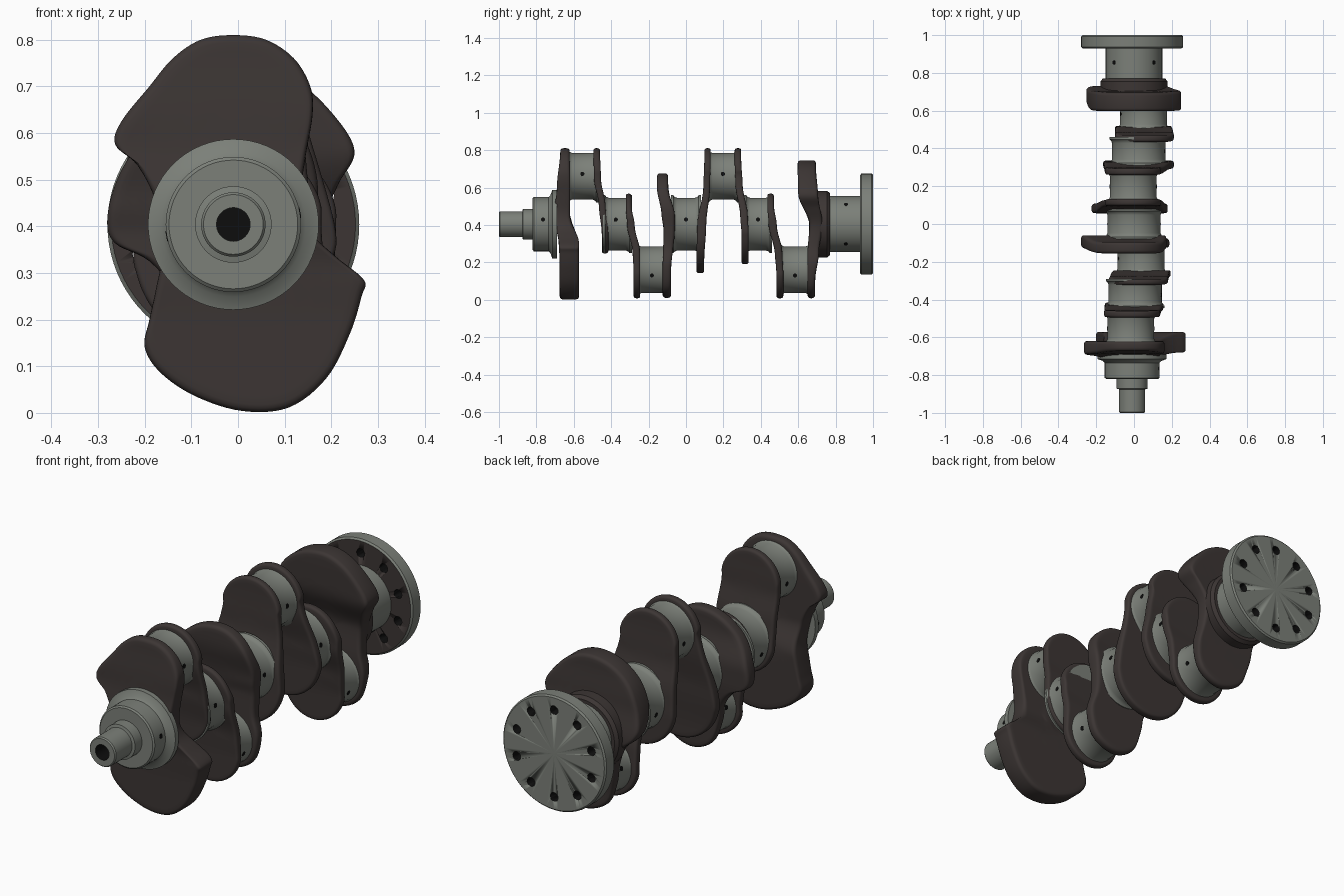
import bpy, bmesh, math
from mathutils import Vector, Matrix

if "Cube" in bpy.data.objects:
    bpy.data.objects.remove(bpy.data.objects["Cube"])

AX, AZ = -0.01, 0.404          # shaft axis


def material(name, rgb):
    m = bpy.data.materials.new(name)
    m.diffuse_color = (*rgb, 1)
    m.use_nodes = True
    m.node_tree.nodes["Principled BSDF"].inputs["Base Color"].default_value = m.diffuse_color
    return m


STEEL = material("machined grey steel", (0.20, 0.215, 0.19))
CAST = material("dark brown casting", (0.045, 0.036, 0.034))
HOLE = material("black hole", (0.004, 0.004, 0.004))


def finish(name, bm, mats, angle=35):
    bmesh.ops.recalc_face_normals(bm, faces=bm.faces)
    me = bpy.data.meshes.new(name)
    bm.to_mesh(me)
    bm.free()
    for m in mats:
        me.materials.append(m)
    ob = bpy.data.objects.new(name, me)
    bpy.context.collection.objects.link(ob)
    bpy.ops.object.select_all(action='DESELECT')
    bpy.context.view_layer.objects.active = ob
    ob.select_set(True)
    bpy.ops.object.shade_smooth_by_angle(angle=math.radians(angle))
    return ob


def lathe(name, profile, cx, cz, mats, mat_of=None, n=64):
    """Turn a (y, radius) profile around an axis parallel to y."""
    bm = bmesh.new()
    rings = []
    for y, r in profile:
        k = 1 if r == 0 else n
        rings.append([bm.verts.new((cx + r * math.cos(2 * math.pi * i / n), y,
                                    cz + r * math.sin(2 * math.pi * i / n))) for i in range(k)])
    for j, (a, b) in enumerate(zip(rings, rings[1:])):
        for i in range(n):
            q = [a[i % len(a)], a[(i + 1) % len(a)], b[(i + 1) % len(b)], b[i % len(b)]]
            f = bm.faces.new(list(dict.fromkeys(q)))
            f.material_index = (mat_of or {}).get(j, 0)
    return finish(name, bm, mats)


def journal(name, y0, y1, cx, cz, r, flare):
    """Bearing journal with flared fillets at both ends."""
    f = [(0.0, flare), (0.012, flare), (0.018, flare * 0.4), (0.032, 0.0)]
    prof = [(y0, 0)] + [(y0 + d, r + h) for d, h in f]
    prof += [(y1 - d, r + h) for d, h in reversed(f)] + [(y1, 0)]
    return lathe(name, prof, cx, cz, [STEEL])


def smooth_loop(pts, sub=6):
    """Closed Catmull-Rom curve."""
    out, n = [], len(pts)
    for i in range(n):
        a, b, c, d = (Vector(pts[(i + k - 1) % n]) for k in range(4))
        for s in range(sub):
            t = s / sub
            out.append(0.5 * (2 * b + (c - a) * t + (2 * a - 5 * b + 4 * c - d) * t * t
                              + (3 * b - a - 3 * c + d) * t ** 3))
    return out


def two_lobes(up, low):
    """Outline of a web: an upper and a lower round lobe with a soft waist."""
    pts = []
    for (cx, cz, r), start in ((up, -10), (low, 170)):
        for i in range(9):
            a = math.radians(start + i * 25)
            pts.append((cx + r * math.cos(a), cz + r * math.sin(a)))
    return pts


def web(name, pts, keys, e=0.016):
    """Cranked web: outline in xz, thickness keys (z, y front, y back)."""
    loop = smooth_loop(pts)
    zs = [p.y for p in loop]
    cen = Vector((sum(p.x for p in loop) / len(loop), (min(zs) + max(zs)) / 2))

    def sides(z):
        if z <= keys[0][0]:
            return keys[0][1:]
        for (za, a0, a1), (zb, b0, b1) in zip(keys, keys[1:]):
            if z <= zb:
                t = (z - za) / (zb - za)
                t = t * t * (3 - 2 * t)
                return a0 + (b0 - a0) * t, a1 + (b1 - a1) * t
        return keys[-1][1:]

    # rings: (inward scale, inward distance, depth below face)
    half = [(s, e, 0) for s in (0.12, 0.25, 0.38, 0.5, 0.62, 0.74, 0.86, 0.95, 1)]
    half += [(1, e * (1 - math.sin(a)), e * (1 - math.cos(a)))
             for a in (math.pi / 6, math.pi / 3, math.pi / 2)]
    bm = bmesh.new()
    rings = []
    for side, seq in ((0, half), (1, half[::-1])):
        for s, d, dep in seq:
            ring = []
            for p in loop:
                v = p - cen
                q = cen + v * s * (1 - d / v.length)
                y = sides(q.y)
                ring.append(bm.verts.new((q.x, y[0] + dep if side == 0 else y[1] - dep, q.y)))
            rings.append(ring)
    n = len(loop)
    for a, b in zip(rings, rings[1:]):
        for i in range(n):
            bm.faces.new((a[i], a[(i + 1) % n], b[(i + 1) % n], b[i]))
    for r in (rings[0], rings[-1]):
        c = bm.verts.new(sum((v.co for v in r), Vector()) / n)
        for i in range(n):
            bm.faces.new((r[i], r[(i + 1) % n], c))
    return finish(name, bm, [CAST], 50)


# Nose, front main journal and collar, with a bored hole
lathe("nose_and_front_journal", [
    (-0.72, 0), (-0.72, 0.036), (-1.0, 0.036), (-1.0, 0.064), (-0.994, 0.069), (-0.875, 0.069),
    (-0.872, 0.082), (-0.82, 0.082), (-0.82, 0.138), (-0.814, 0.145), (-0.735, 0.145),
    (-0.725, 0.155), (-0.715, 0.183), (-0.69, 0.183), (-0.69, 0)],
    AX, AZ, [STEEL, HOLE], {0: 1, 1: 1})

# Inner main journals and crank pins: y start, y end, centre x, centre z
for i, (a, b, x) in enumerate([(-0.445, -0.29, 0.006), (-0.08, 0.08, 0.0), (0.31, 0.46, 0.025)]):
    journal(f"main_journal_{i + 2}", a, b, x, AZ, 0.141, 0.014)
PINS = [(-0.64, -0.468, -0.017, 0.66), (-0.27, -0.095, 0.037, 0.16),
        (0.11, 0.285, -0.004, 0.66), (0.495, 0.67, 0.05, 0.16)]
for i, (a, b, x, z) in enumerate(PINS):
    journal(f"crank_pin_{i + 1}", a, b, x, z, 0.124, 0.016)

# Rear journal, with brown collar against the last web
lathe("rear_journal", [(0.70, 0), (0.70, 0.178), (0.755, 0.178), (0.77, 0.165), (0.77, 0.15),
                       (0.94, 0.15), (0.94, 0)], AX + 0.01, AZ, [STEEL, CAST], {0: 1, 1: 1, 2: 1, 3: 1})

# Rear flange with brown front face and ten bolt holes
flange = lathe("rear_flange", [(0.93, 0), (0.93, 0.262), (0.937, 0.27), (0.993, 0.27),
                               (1.0, 0.263), (1.0, 0)], AX, AZ, [STEEL, CAST, HOLE], {0: 1}, 80)
bm = bmesh.new()
for i in range(10):
    a = math.radians(90 + 36 * i)
    pos = (AX + 0.205 * math.cos(a), 0.965, AZ + 0.205 * math.sin(a))
    bmesh.ops.create_cone(bm, cap_ends=True, segments=16, radius1=0.021, radius2=0.021, depth=0.2,
                          matrix=Matrix.Translation(pos) @ Matrix.Rotation(math.pi / 2, 4, 'X'))
for f in bm.faces:
    f.material_index = 2
cutter = finish("bolt_hole_cutter", bm, [STEEL, CAST, HOLE])
cutter.hide_render = True
mod = flange.modifiers.new("bolt_holes", 'BOOLEAN')
mod.operation, mod.object, mod.solver = 'DIFFERENCE', cutter, 'EXACT'
bpy.context.view_layer.objects.active = flange
bpy.ops.object.modifier_apply(modifier=mod.name)
bpy.data.objects.remove(cutter)

# End webs and centre web with counterweights
web("front_counterweight", [
    (-0.01, 0.81), (0.06, 0.80), (0.12, 0.76), (0.155, 0.70), (0.16, 0.64), (0.145, 0.55),
    (0.135, 0.46), (0.155, 0.39), (0.21, 0.335), (0.27, 0.285), (0.265, 0.25), (0.24, 0.17),
    (0.19, 0.075), (0.11, 0.012), (0.01, 0.004), (-0.09, 0.035), (-0.165, 0.085), (-0.2, 0.14),
    (-0.19, 0.20), (-0.175, 0.27), (-0.16, 0.36), (-0.175, 0.45), (-0.215, 0.53), (-0.263, 0.575),
    (-0.25, 0.625), (-0.19, 0.70), (-0.14, 0.76), (-0.08, 0.80)],
    [(0.2, -0.675, -0.572), (0.3, -0.68, -0.572), (0.45, -0.708, -0.62), (0.6, -0.69, -0.62),
     (0.8, -0.672, -0.622)])
web("centre_counterweight", [
    (-0.03, 0.675), (0.06, 0.662), (0.135, 0.60), (0.17, 0.50), (0.165, 0.39), (0.165, 0.28),
    (0.187, 0.18), (0.15, 0.06), (0.04, 0.01), (-0.065, 0.05), (-0.113, 0.16), (-0.13, 0.25),
    (-0.19, 0.325), (-0.265, 0.365), (-0.28, 0.42), (-0.255, 0.51), (-0.2, 0.59), (-0.12, 0.65)],
    [(0.15, -0.125, -0.08), (0.38, -0.12, -0.06), (0.45, -0.13, -0.06), (0.6, -0.155, -0.095)])
web("rear_counterweight", [
    (0.02, 0.745), (0.12, 0.715), (0.2, 0.645), (0.25, 0.562), (0.215, 0.49), (0.18, 0.40),
    (0.18, 0.29), (0.2, 0.18), (0.165, 0.06), (0.055, 0.008), (-0.06, 0.055), (-0.105, 0.16),
    (-0.12, 0.26), (-0.16, 0.35), (-0.235, 0.42), (-0.25, 0.49), (-0.2, 0.635), (-0.1, 0.72)],
    [(0.1, 0.65, 0.69), (0.25, 0.65, 0.71), (0.4, 0.66, 0.73), (0.57, 0.60, 0.705), (0.7, 0.597, 0.695)])

# Plain webs: upper lobe, lower lobe, thickness keys
WEBS = [
    ((-0.01, 0.66, 0.15), (0.0, 0.405, 0.157),
     [(0.35, -0.45, -0.415), (0.5, -0.465, -0.43), (0.65, -0.492, -0.455), (0.8, -0.495, -0.46)]),
    ((0.025, 0.41, 0.157), (0.043, 0.16, 0.152),
     [(0.15, -0.28, -0.245), (0.25, -0.285, -0.245), (0.4, -0.315, -0.275), (0.5, -0.322, -0.292)]),
    ((-0.005, 0.66, 0.15), (-0.022, 0.342, 0.2),
     [(0.2, 0.055, 0.097), (0.4, 0.06, 0.108), (0.6, 0.093, 0.128), (0.75, 0.098, 0.132)]),
    ((-0.005, 0.66, 0.15), (0.022, 0.377, 0.187),
     [(0.35, 0.297, 0.335), (0.45, 0.29, 0.33), (0.62, 0.264, 0.302), (0.75, 0.26, 0.295)]),
    ((0.055, 0.41, 0.157), (0.05, 0.16, 0.152),
     [(0.15, 0.483, 0.52), (0.25, 0.475, 0.515), (0.4, 0.442, 0.485), (0.5, 0.435, 0.47)]),
]
for i, (up, low, keys) in enumerate(WEBS):
    web(f"crank_web_{i + 1}", two_lobes(up, low), keys, 0.012)

# Small oil holes: thin dark discs on both sides of each journal
bm = bmesh.new()
spots = [(-0.765, AX, AZ, 0.145, 10), (-0.375, 0.006, AZ, 0.141, 10), (0, 0, AZ, 0.141, 10),
         (0.385, 0.025, AZ, 0.141, 10), (0.855, 0, AZ, 0.15, 45), (0.855, 0, AZ, 0.15, 135)]
spots += [((a + b) / 2, x, z, 0.124, 6 if z > AZ else -14) for a, b, x, z in PINS]
for y, x, z, r, deg in spots:
    for turn in (0, 180):
        a = math.radians(deg + turn)
        m = (Matrix.Translation((x, y, z)) @ Matrix.Rotation(-a, 4, 'Y')
             @ Matrix.Translation((r - 0.001, 0, 0)) @ Matrix.Rotation(math.pi / 2, 4, 'Y'))
        bmesh.ops.create_cone(bm, cap_ends=True, segments=12, radius1=0.011, radius2=0.011,
                              depth=0.004, matrix=m)
finish("oil_holes", bm, [HOLE])
